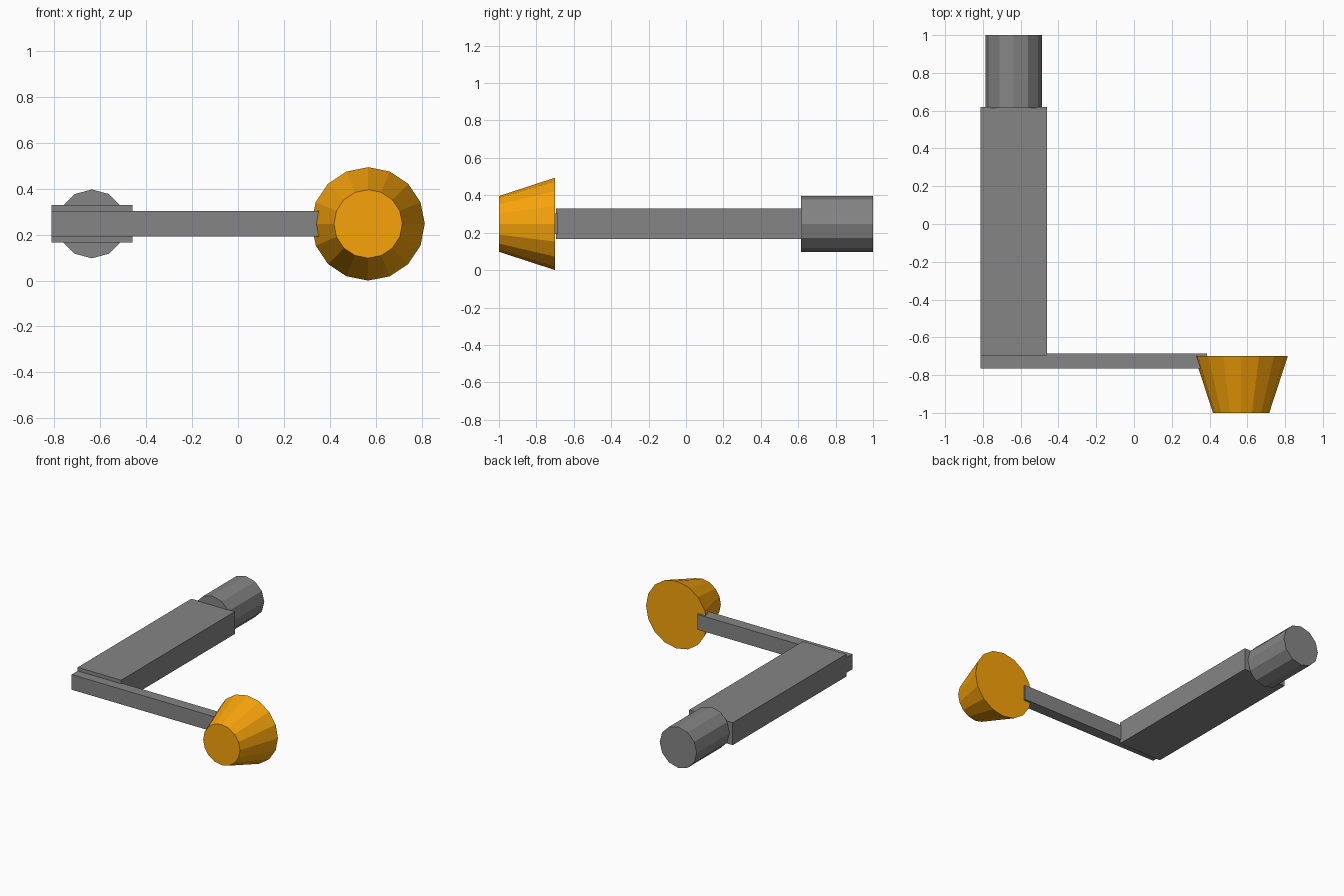
import bpy
from math import radians

if "Cube" in bpy.data.objects:
    bpy.data.objects.remove(bpy.data.objects["Cube"])


def material(name, colour):
    mat = bpy.data.materials.new(name)
    mat.diffuse_color = colour
    mat.use_nodes = True
    mat.node_tree.nodes["Principled BSDF"].inputs["Base Color"].default_value = mat.diffuse_color
    return mat


grey = material("dark_grey", (0.235, 0.235, 0.235, 1))
orange = material("orange", (0.94, 0.37, 0.003, 1))


def finish(name, mat):
    ob = bpy.context.object
    ob.name = name
    ob.data.materials.append(mat)
    return ob


def box(name, lo, hi, mat):
    bpy.ops.mesh.primitive_cube_add(size=1, location=[(a + b) / 2 for a, b in zip(lo, hi)])
    ob = finish(name, mat)
    ob.scale = [b - a for a, b in zip(lo, hi)]
    bpy.ops.object.transform_apply(location=False, rotation=False, scale=True)


def frustum_y(name, sides, x, z, y_front, r_front, y_back, r_back, mat):
    # Round part lying along y; its local +z end points to the front
    bpy.ops.mesh.primitive_cone_add(
        vertices=sides, radius1=r_back, radius2=r_front, depth=y_back - y_front,
        location=(x, (y_front + y_back) / 2, z), rotation=(radians(90), 0, 0))
    finish(name, mat)


# Flat main bar and the thin cross arm at its front end
box("main_bar", (-0.812, -0.695, 0.165), (-0.46, 0.62, 0.329), grey)
box("cross_arm", (-0.812, -0.765, 0.192), (0.387, -0.685, 0.303), grey)

# Round stub at the back of the bar
frustum_y("end_stub", 12, -0.637, 0.247, 0.615, 0.15, 1.0, 0.15, grey)

# Orange tapered knob on the arm
frustum_y("knob", 16, 0.567, 0.247, -1.0, 0.149, -0.7, 0.247, orange)
